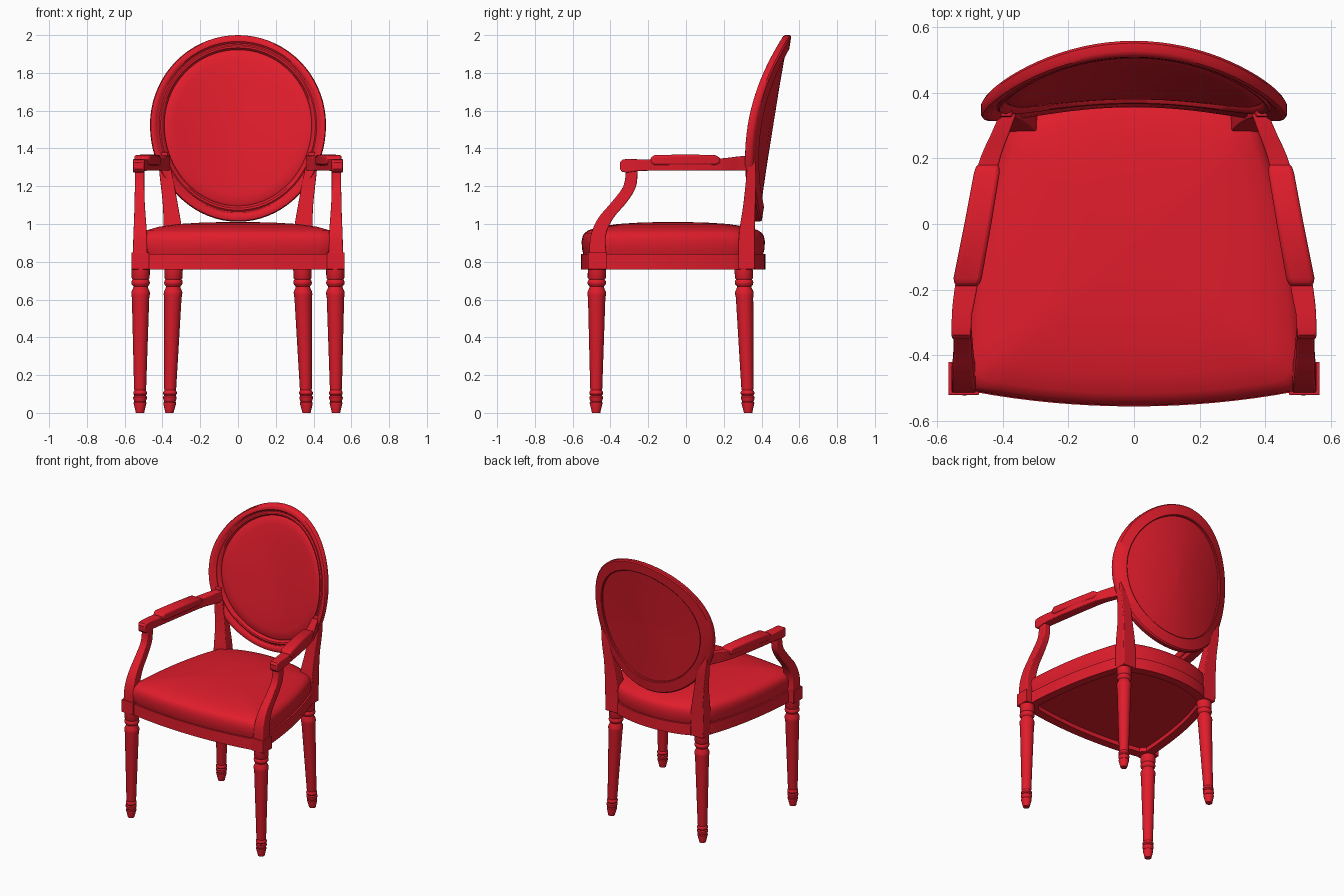
import bpy, bmesh, math
from mathutils import Vector

red = bpy.data.materials.new("red")
red.diffuse_color = (0.75, 0.012, 0.025, 1)


def loft(name, rings, closed=False, mirror=False, bevel=0, angle=35):
    """Skin a list of equal-length point rings; cap the ends unless closed."""
    bm = bmesh.new()
    vr = [[bm.verts.new(p) for p in r] for r in rings]
    n = len(vr[0])
    pairs = list(zip(vr, vr[1:])) + ([(vr[-1], vr[0])] if closed else [])
    for a, b in pairs:
        for i in range(n):
            j = (i + 1) % n
            bm.faces.new((a[i], a[j], b[j], b[i]))
    if not closed:
        bm.faces.new(vr[0])
        bm.faces.new(vr[-1])
    bmesh.ops.recalc_face_normals(bm, faces=bm.faces)
    me = bpy.data.meshes.new(name)
    bm.to_mesh(me)
    bm.free()
    me.materials.append(red)
    ob = bpy.data.objects.new(name, me)
    bpy.context.collection.objects.link(ob)
    bpy.ops.object.select_all(action='DESELECT')
    ob.select_set(True)
    bpy.context.view_layer.objects.active = ob
    bpy.ops.object.shade_smooth_by_angle(angle=math.radians(angle))
    if bevel:
        m = ob.modifiers.new("bevel", 'BEVEL')
        m.width, m.segments, m.limit_method = bevel, 3, 'ANGLE'
        m.angle_limit = math.radians(50)
    if mirror:
        ob.modifiers.new("mirror", 'MIRROR').use_mirror_merge = False
    return ob


def rect_xy(x, y, z, hx, hy):
    return [(x + a * hx, y + b * hy, z) for a, b in ((-1, -1), (1, -1), (1, 1), (-1, 1))]


def rect_xz(x, y, z, hx, hz):
    return [(x + a * hx, y, z + b * hz) for a, b in ((-1, -1), (1, -1), (1, 1), (-1, 1))]


def bez(a, b, c, n=8):
    a, b, c = Vector(a), Vector(b), Vector(c)
    ts = [i / n for i in range(n + 1)]
    return [a * (1 - t) ** 2 + b * 2 * t * (1 - t) + c * t * t for t in ts]


def smooth_path(keys, n=5):
    """Catmull-Rom interpolation through tuples of any length."""
    out = []
    k = [keys[0]] + keys + [keys[-1]]
    for p0, p1, p2, p3 in zip(k, k[1:], k[2:], k[3:]):
        for i in range(n):
            t = i / n
            out.append(tuple(
                0.5 * (2 * b + (c - a) * t + (2 * a - 5 * b + 4 * c - d) * t * t
                       + (3 * b - a - 3 * c + d) * t ** 3)
                for a, b, c, d in zip(p0, p1, p2, p3)))
    return out + [keys[-1]]


# Turned legs
leg_profile = [(0.022, 0), (0.024, 0.01), (0.034, 0.05), (0.034, 0.055), (0.030, 0.06),
               (0.036, 0.075), (0.036, 0.085), (0.030, 0.092), (0.036, 0.10), (0.036, 0.11),
               (0.030, 0.12), (0.032, 0.13), (0.046, 0.61), (0.049, 0.625), (0.049, 0.64),
               (0.040, 0.66), (0.038, 0.67), (0.047, 0.68), (0.049, 0.69), (0.047, 0.70),
               (0.042, 0.705), (0.048, 0.715), (0.048, 0.77)]


def leg(name, top, bottom):
    rings = []
    for r, z in leg_profile:
        c = Vector(bottom).lerp(Vector(top), z / 0.77)
        rings.append([(c.x + r * math.cos(i * math.tau / 24),
                       c.y + r * math.sin(i * math.tau / 24), z) for i in range(24)])
    loft(name, rings, mirror=True)


leg("front_leg", (0.515, -0.472), (0.519, -0.476))
leg("back_leg", (0.34, 0.305), (0.363, 0.329))

# Seat outline shared by rail and cushion
half = (bez((0, -0.555), (0.25, -0.555), (0.49, -0.51))
        + bez((0.525, -0.47), (0.505, -0.02), (0.38, 0.305), 12)
        + bez((0.345, 0.335), (0.2, 0.42), (0, 0.42)))
outline = half + [Vector((-p.x, p.y)) for p in half[-2:0:-1]]
mid = Vector((0, -0.07))


def seat_ring(s, z):
    return [((p.x - mid.x) * s + mid.x, (p.y - mid.y) * s + mid.y, z) for p in outline]


loft("seat_rail", [seat_ring(s, z) for s, z in
                   ((1, 0.76), (1, 0.84), (0.88, 0.84), (0.88, 0.76))], closed=True)
loft("seat_cushion", [seat_ring(s, z) for s, z in
                      ((0.89, 0.79), (0.89, 0.835), (0.975, 0.838), (0.992, 0.87), (0.995, 0.91),
                       (0.985, 0.935), (0.965, 0.952), (0.92, 0.967), (0.8, 0.985),
                       (0.6, 1.0), (0.35, 1.008), (0.05, 1.011))], angle=50)

# Corner blocks above the front legs
loft("front_block", [rect_xy(0.518, -0.47, z, 0.047, 0.05) for z in (0.76, 0.85)],
     mirror=True, bevel=0.003)

# Curved arm supports: x, y, z, half width, half depth
support = smooth_path([(0.518, -0.467, 0.84, 0.038, 0.046), (0.518, -0.464, 0.94, 0.036, 0.04),
                       (0.519, -0.425, 1.03, 0.031, 0.04), (0.521, -0.35, 1.12, 0.027, 0.04),
                       (0.521, -0.298, 1.20, 0.025, 0.034), (0.521, -0.287, 1.29, 0.025, 0.03)])
loft("arm_support", [rect_xy(*s) for s in support], mirror=True, bevel=0.006)

# Arms with a rounded front end: x, y, z, half width, half height
arm = [(0.526, -0.35, 1.308, 0.026, 0.018), (0.526, -0.338, 1.308, 0.03, 0.032),
       (0.525, -0.315, 1.308, 0.03, 0.036)]
arm += smooth_path([(0.523, -0.27, 1.311, 0.031, 0.032), (0.512, -0.2, 1.312, 0.034, 0.03),
                    (0.480, 0.0, 1.312, 0.034, 0.03), (0.443, 0.18, 1.315, 0.031, 0.032),
                    (0.405, 0.28, 1.32, 0.027, 0.038), (0.383, 0.335, 1.322, 0.025, 0.04)])
loft("arm", [rect_xz(*s) for s in arm], mirror=True, bevel=0.005)

# Arm pads
pad = [(0.509, -0.19, 1.335, 0.036, 0.014), (0.506, -0.165, 1.338, 0.043, 0.027),
       (0.475, 0.0, 1.339, 0.041, 0.029), (0.448, 0.155, 1.338, 0.039, 0.027),
       (0.444, 0.183, 1.335, 0.034, 0.014)]
loft("arm_pad", [rect_xz(*s) for s in pad], mirror=True, bevel=0.012)

# Back posts from rail to back frame
post = smooth_path([(0.34, 0.32, 0.76, 0.05, 0.044), (0.343, 0.322, 0.94, 0.05, 0.042),
                    (0.358, 0.335, 1.1, 0.04, 0.032), (0.38, 0.345, 1.25, 0.034, 0.026),
                    (0.40, 0.345, 1.38, 0.026, 0.018)])
loft("back_post", [rect_xy(*s) for s in post], mirror=True, bevel=0.005)


# Oval back, leaning backwards and bowed around the sitter
def oval(s, dy, n=72):
    ring = []
    for i in range(n):
        t = i * math.tau / n
        x = 0.466 * s * math.cos(t)
        z = 1.525 + s * math.sin(t) * (0.475 if math.sin(t) > 0 else 0.513)
        ring.append((x, 0.38 + 0.16 * (z - 1.01) - 0.53 * x * x + dy, z))
    return ring


loft("back_frame", [oval(s, d) for s, d in
                    ((1, -0.012), (0.99, -0.022), (0.965, -0.028), (0.93, -0.027), (0.91, -0.018),
                     (0.895, -0.018), (0.88, -0.025), (0.86, -0.024), (0.835, -0.008),
                     (0.835, 0.016), (0.845, 0.02), (0.985, 0.02), (1, 0.012))], closed=True)
loft("back_panel", [oval(s, d) for s, d in
                    ((0.05, -0.03), (0.3, -0.03), (0.55, -0.028), (0.72, -0.024), (0.81, -0.018),
                     (0.84, -0.008), (0.84, 0.004), (0.7, 0.002), (0.4, 0.0), (0.05, 0.0))])
